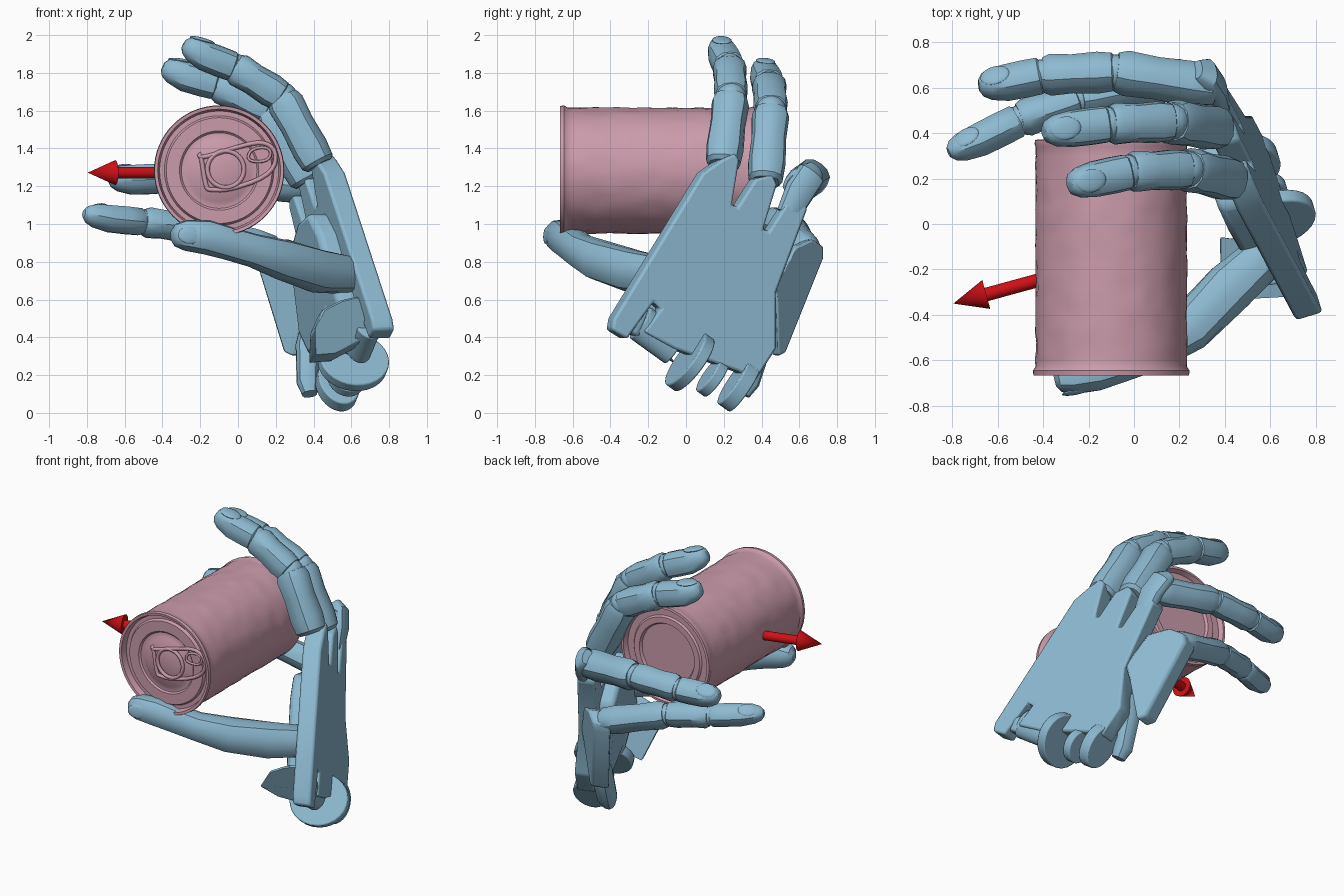
import bpy, bmesh, math
from mathutils import Vector, Matrix, noise

cube = bpy.data.objects.get("Cube")
if cube:
    bpy.data.objects.remove(cube, do_unlink=True)


def material(name, rgb):
    m = bpy.data.materials.new(name)
    m.use_nodes = True
    m.diffuse_color = (*rgb, 1)
    m.node_tree.nodes["Principled BSDF"].inputs["Base Color"].default_value = (*rgb, 1)
    return m


BLUE = material("hand blue", (0.27, 0.49, 0.64))
PINK = material("can pink", (0.60, 0.33, 0.41))
RED = material("arrow red", (0.62, 0.005, 0.008))


def finish(name, bm, mat, angle=35, bevel=0):
    bmesh.ops.recalc_face_normals(bm, faces=bm.faces)
    me = bpy.data.meshes.new(name)
    bm.to_mesh(me)
    bm.free()
    ob = bpy.data.objects.new(name, me)
    bpy.context.collection.objects.link(ob)
    me.materials.append(mat)
    bpy.ops.object.select_all(action='DESELECT')
    bpy.context.view_layer.objects.active = ob
    ob.select_set(True)
    bpy.ops.object.shade_smooth_by_angle(angle=math.radians(angle))
    if bevel:
        b = ob.modifiers.new("soft_edges", 'BEVEL')
        b.width, b.segments, b.limit_method = bevel, 2, 'ANGLE'


def loft(name, pts, radii, up, flat=1.0, sides=14):
    """Tube of slightly squared rings along a path."""
    pts = [Vector(p) for p in pts]
    up = Vector(up)
    bm = bmesh.new()
    rings = []
    for i, p in enumerate(pts):
        d = (pts[min(i + 1, len(pts) - 1)] - pts[max(i - 1, 0)]).normalized()
        side = d.cross(up).normalized()
        top = side.cross(d)
        ring = []
        for k in range(sides):
            a = 2 * math.pi * (k + 0.5) / sides
            c, s = math.cos(a), math.sin(a)
            q = radii[i] / (c ** 4 + s ** 4) ** 0.12
            ring.append(bm.verts.new(p + side * c * q * flat + top * s * q))
        rings.append(ring)
    for r0, r1 in zip(rings, rings[1:]):
        for k in range(sides):
            j = (k + 1) % sides
            bm.faces.new((r0[k], r0[j], r1[j], r1[k]))
    bm.faces.new(rings[0])
    bm.faces.new(rings[-1])
    finish(name, bm, BLUE)


def ellipsoid(name, loc, axes):
    """Sphere stretched along three given axis vectors."""
    m = Matrix([Vector(a) for a in axes]).transposed().to_4x4()
    m.translation = Vector(loc)
    bm = bmesh.new()
    bmesh.ops.create_uvsphere(bm, u_segments=16, v_segments=10, radius=1, matrix=m)
    finish(name, bm, BLUE)


def nail(name, loc, along, up, r):
    along = Vector(along).normalized()
    side = along.cross(Vector(up)).normalized()
    ellipsoid(name, loc, (along * r * 0.75, side * r * 0.55, side.cross(along) * r * 0.15))


# Fingers: three phalanges each, with joint balls and a nail
MIDDLE = ((0, .72), (.05, .92), (.25, 1), (.6, .93), (.9, 1), (1, .85))
TIP = ((0, .75), (.06, .95), (.3, .97), (.6, .95), (.85, .82), (.98, .6), (1.04, .3))


def finger(name, joints, r, up):
    joints = [Vector(j) for j in joints]
    up = Vector(up).normalized()
    for i, part in enumerate(("base", "middle", "tip")):
        a, b = joints[i], joints[i + 1]
        shape = TIP if part == "tip" else MIDDLE
        size = r * (1.06, 0.97, 0.9)[i]
        lift = 0.6 * size if part == "tip" else 0
        pts = [a.lerp(b, t) + up * lift * max(0, t - 0.6) for t, f in shape]
        loft(f"{name}_{part}", pts, [size * f for t, f in shape], up)
        if i:
            ball = size * 0.9
            ellipsoid(f"{name}_joint_{i}", a, ((ball, 0, 0), (0, ball, 0), (0, 0, ball)))
    d = (joints[3] - joints[2]).normalized()
    top = (up - d * up.dot(d)).normalized()
    nail(f"{name}_nail", joints[2].lerp(joints[3], 0.75) + top * r * 0.78, d - top * 0.1, up, r)


finger("index", ((.43, .195, 1.31), (.235, .24, 1.67), (-.02, .23, 1.83), (-.28, .175, 1.93)),
       .093, (.3, 0, 1))
finger("middle", ((.37, .42, 1.22), (.165, .45, 1.60), (-.11, .44, 1.735), (-.39, .405, 1.81)),
       .094, (.2, .1, 1))
finger("ring", ((.36, .60, 1.20), (-.08, .67, 1.25), (-.40, .655, 1.24), (-.67, .60, 1.23)),
       .088, (-.1, .6, .8))
finger("little", ((.20, .64, .85), (-.24, .55, .98), (-.50, .46, 1.01), (-.80, .31, 1.04)),
       .08, (-.2, .6, .8))

# Thumb: one continuous tapering limb
loft("thumb",
     ((.665, -.10, .725), (.64, -.11, .725), (.58, -.14, .73), (.42, -.28, .75), (.24, -.46, .81),
      (.08, -.56, .86), (-.06, -.61, .90), (-.17, -.645, .93), (-.28, -.67, .94), (-.33, -.68, .94),
      (-.35, -.685, .94)),
     (.03, .08, .10, .114, .107, .088, .087, .09, .08, .06, .03), (-.2, -1, .2))
nail("thumb_nail", (-.255, -.738, .94), (-1, -.2, .05), (-.2, -1, .1), .085)
# Thumb root reaching toward the wrist
loft("thumb_root", ((.60, -.08, .74), (.57, -.06, .66), (.54, .0, .50), (.53, .06, .34)),
     (.06, .09, .10, .08), (1, .4, 0))


# Palm: slanted plates cut from outlines
def back_x(y, z):
    return 0.81 - 0.37 * (y + 0.35) - 0.10 * (z - 0.5)


def plate(name, corners, push, bevel):
    bm = bmesh.new()
    face = bm.faces.new([bm.verts.new(c) for c in corners])
    ext = bmesh.ops.extrude_face_region(bm, geom=[face])
    moved = [g for g in ext["geom"] if isinstance(g, bmesh.types.BMVert)]
    bmesh.ops.translate(bm, verts=moved, vec=push)
    bm.faces.new([v for v in face.verts]) if not face.is_valid else None
    finish(name, bm, BLUE, 35, bevel)


PALM = ((-.39, .44), (-.38, .50), (.09, 1.27), (.19, 1.34), (.26, 1.375), (.285, 1.34), (.245, 1.10),
        (.275, 1.09), (.37, 1.24), (.46, 1.26), (.485, 1.21), (.41, .97), (.44, .96), (.56, 1.15),
        (.63, 1.14), (.645, 1.08), (.48, .64), (.48, .34), (.37, .17), (.28, .22), (-.06, .34),
        (-.22, .43), (-.13, .55), (-.17, .585), (-.31, .39))
plate("palm", [(back_x(y, z), y, z) for y, z in PALM], (-.115, -.035, 0), .014)
# Cushion on the inner side of the palm
PAD = ((-.22, .55), (-.02, .95), (.10, 1.06), (.28, 1.0), (.44, .85), (.42, .42), (.30, .30), (.0, .40))
plate("palm_cushion", [(back_x(y, z) - .09, y, z) for y, z in PAD], (-.13, -.03, 0), .03)
SIDE = ((.47, .67), (.48, .58), (.49, .30), (.53, .32), (.73, .82), (.73, .88), (.67, .92), (.58, .88))
plate("little_finger_plate",
      [(.38 - 1.16 * (y - .5) + .157 * (z - .3), y, z) for y, z in SIDE], (-.11, -.033, 0), .014)
# Wedge under the thumb, curving in from the palm edge to the wrist
HEEL = ((.79, .45), (.79, .52), (.63, .62), (.55, .60), (.45, .55), (.41, .45), (.40, .30), (.52, .31),
        (.65, .38))
plate("wrist_heel",
      [(x, -.35 + .55 * max(0, z - .45) + 1.4 * max(0, .45 - z), z) for x, z in HEEL],
      (-.03, .09, -.04), .012)
# Outer knuckle pads of the two lower fingers
loft("ring_knuckle", ((.38, .54, 1.05), (.36, .60, 1.17), (.32, .66, 1.26), (.28, .68, 1.29)),
     (.04, .05, .05, .03), (1, .4, .2), 1.6)
loft("little_knuckle", ((.25, .58, .74), (.18, .64, .84), (.13, .65, .88)), (.05, .07, .06), (1, 0, .2))

# Wrist tabs: thick discs standing across the palm
N = Vector((1, .37, .10)).normalized()
U = Vector((-.28, .53, .85)).normalized()
W = N.cross(U).normalized()
U = W.cross(N)


def wrist_tab(name, y, z, rn, ru, thick):
    m = Matrix((N * rn, U * ru, W * thick)).transposed().to_4x4()
    m.translation = Vector((back_x(y, z) - .085, y, z))
    bm = bmesh.new()
    bmesh.ops.create_cone(bm, cap_ends=True, segments=28, radius1=1, radius2=1, depth=1, matrix=m)
    finish(name, bm, BLUE, 35, .008)


wrist_tab("wrist_bar", -.15, .41, .07, .10, .24)
wrist_tab("wrist_tab_wide", .02, .27, .19, .17, .065)
wrist_tab("wrist_tab_small", .14, .19, .10, .11, .06)
wrist_tab("wrist_tab_low", .28, .15, .11, .15, .08)
loft("wrist_inner_strut", ((.38, .30, .10), (.37, .33, .16), (.37, .39, .36), (.38, .42, .50)),
     (.04, .06, .065, .04), (1, 0, 0))

# Can: turned profile with rims, ringed ends and faintly dented wall
CX, CZ = -.10, 1.283
front = [(0, -.64), (.16, -.64), (.17, -.632), (.20, -.632), (.21, -.642), (.28, -.642), (.29, -.625),
         (.315, -.625), (.325, -.665), (.342, -.667), (.345, -.645), (.333, -.628)]
wall = [(.333, -.6 + .94 * i / 24) for i in range(25)]
back = [(.338, .352), (.335, .37), (.318, .372), (.305, .34), (.26, .34), (.25, .352), (.21, .352),
        (.20, .335), (0, .335)]
bm = bmesh.new()
vs = [bm.verts.new((CX + r, y, CZ)) for r, y in front + wall + back]
es = [bm.edges.new(p) for p in zip(vs, vs[1:])]
bmesh.ops.spin(bm, geom=vs + es, cent=(CX, 0, CZ), axis=(0, 1, 0), angle=2 * math.pi, steps=64)
bmesh.ops.remove_doubles(bm, verts=bm.verts, dist=.0005)
for v in bm.verts:
    if -.61 < v.co.y < .33:
        out = Vector((v.co.x - CX, 0, v.co.z - CZ)).normalized()
        v.co += out * 0.006 * noise.noise(v.co * 14)
finish("can", bm, PINK, 40)


# Pull tab: raised wire outlines
def ring_wire(name, outline, y, r):
    cu = bpy.data.curves.new(name, 'CURVE')
    cu.dimensions, cu.bevel_depth, cu.bevel_resolution = '3D', r, 2
    sp = cu.splines.new('NURBS')
    sp.points.add(len(outline) - 1)
    for p, (x, z) in zip(sp.points, outline):
        p.co = (x, y, z, 1)
    sp.use_cyclic_u, sp.order_u, sp.resolution_u = True, 3, 4
    ob = bpy.data.objects.new(name, cu)
    bpy.context.collection.objects.link(ob)
    cu.materials.append(PINK)


TAB = ((-.21, 1.34), (-.20, 1.39), (-.17, 1.19), (-.15, 1.18), (-.04, 1.18), (.18, 1.26), (.21, 1.38),
       (.14, 1.44), (.0, 1.41))
ring_wire("tab_edge", TAB, -.645, .012)
ring_wire("tab_finger_hole", [(-.065 + .1 * math.cos(k * math.pi / 6), 1.29 + .1 * math.sin(k * math.pi / 6))
                              for k in range(12)], -.648, .012)
ring_wire("tab_slot", ((.06, 1.39), (.05, 1.33), (.16, 1.33), (.18, 1.39), (.13, 1.41)), -.644, .008)


# Arrow: shaft and pointed head leaving the can's side
def rod(name, a, b, r1, r2):
    a, b = Vector(a), Vector(b)
    m = Matrix.Translation((a + b) / 2) @ (b - a).to_track_quat('Z', 'Y').to_matrix().to_4x4()
    bm = bmesh.new()
    bmesh.ops.create_cone(bm, cap_ends=True, segments=24, radius1=r1, radius2=r2,
                          depth=(b - a).length, matrix=m)
    finish(name, bm, RED)


rod("arrow_shaft", (-.12, -.165, 1.272), (-.66, -.313, 1.272), .03, .03)
rod("arrow_head", (-.65, -.31, 1.272), (-.795, -.35, 1.272), .066, 0)
